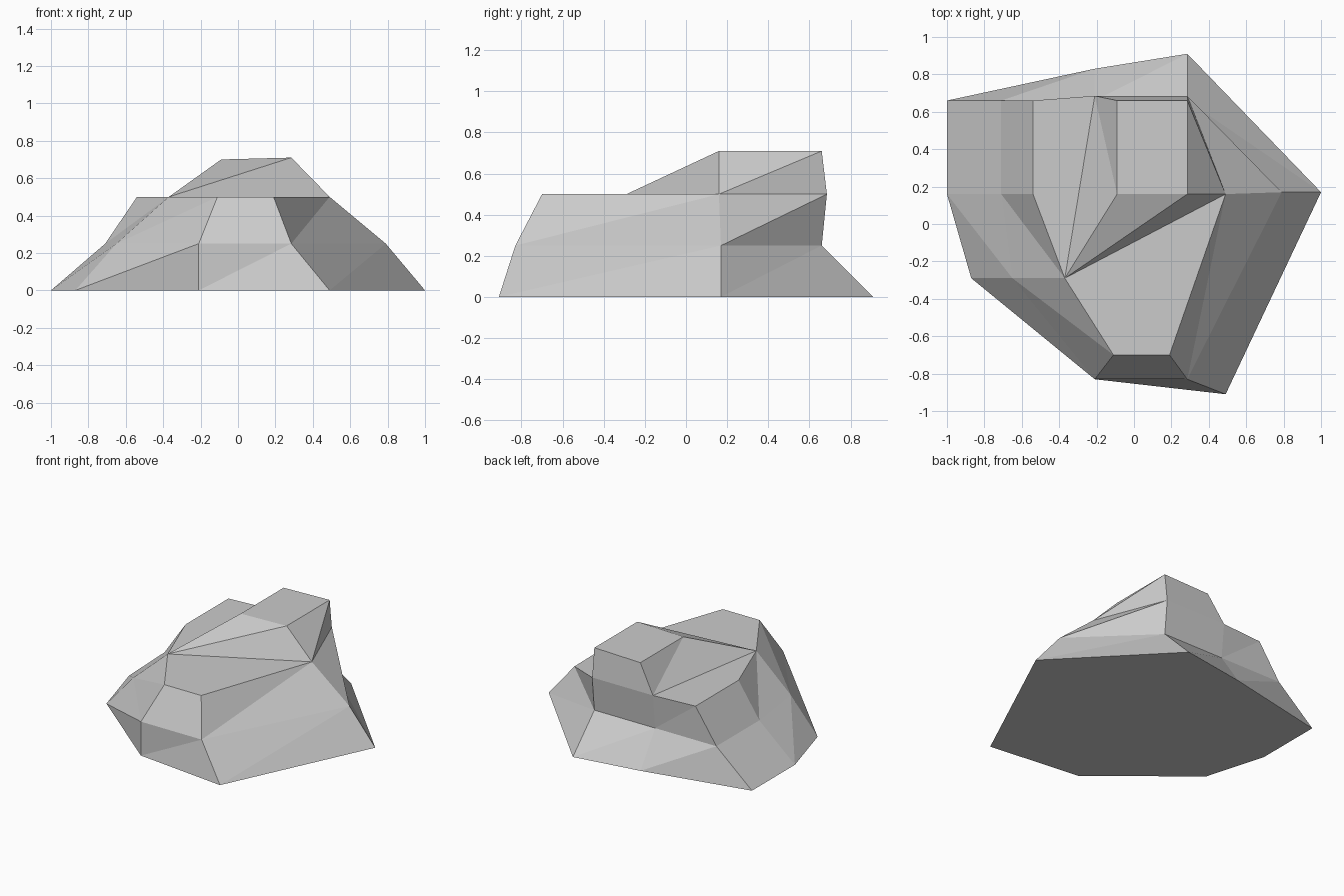
import bpy
import bmesh

default_cube = bpy.data.objects.get("Cube")
if default_cube:
    bpy.data.objects.remove(default_cube, do_unlink=True)


def make_material(name, color):
    material = bpy.data.materials.new(name)
    material.use_nodes = True
    material.diffuse_color = color
    material.node_tree.nodes["Principled BSDF"].inputs["Base Color"].default_value = color
    return material


def add_ring(bm, outline, height):
    return [bm.verts.new((x, y, height)) for x, y in outline]


def bridge_rings(bm, lower, upper):
    """Join two outlines of equal length with a band of sloping faces."""
    count = len(lower)
    for i in range(count):
        j = (i + 1) % count
        bm.faces.new((lower[i], lower[j], upper[j]))
        bm.faces.new((lower[i], upper[j], upper[i]))


# Outlines run counter-clockwise, starting at the back left corner of the -x side
ground_outline = [(-1, .66), (-1, .16), (-.87, -.29), (-.21, -.83),
                  (.49, -.91), (1, .17), (.285, .91), (-.21, .83)]
waist_outline = [(-.71, .66), (-.71, .16), (-.65, -.29), (-.21, -.83),
                 (.285, -.83), (.79, .17), (.285, .66), (-.21, .66)]
ledge_outline = [(-.54, .66), (-.54, .16), (-.37, -.29), (-.11, -.7),
                 (.19, -.7), (.49, .16), (.285, .685), (-.21, .685)]

bm = bmesh.new()
ground = add_ring(bm, ground_outline, 0)
waist = add_ring(bm, waist_outline, .25)
ledge = add_ring(bm, ledge_outline, .5)

# Sloping sides and flat underside
bridge_rings(bm, ground, waist)
bridge_rings(bm, waist, ledge)
bm.faces.new(ground[::-1])

# Raised block on top
west, south_west, corner, front_west, front_east, east, back_east, back_west = ledge
peak_outline = [(-.09, .16, .7), (.285, .16, .71), (.285, .66, .71), (-.09, .66, .7)]
peak = [bm.verts.new(point) for point in peak_outline]
peak_fw, peak_fe, peak_be, peak_bw = peak
bm.faces.new(peak)

# Flat ledges beside the block
bm.faces.new((corner, front_west, front_east, east))
bm.faces.new((west, south_west, corner, back_west))

# Walls of the block
for wall in (
    (corner, east, peak_fe),
    (corner, peak_fe, peak_fw),
    (east, peak_be, peak_fe),
    (east, back_east, peak_be),
    (back_east, back_west, peak_bw, peak_be),
    (back_west, corner, peak_fw),
    (back_west, peak_fw, peak_bw),
):
    bm.faces.new(wall)

bmesh.ops.recalc_face_normals(bm, faces=bm.faces)
mesh = bpy.data.meshes.new("rock")
bm.to_mesh(mesh)
bm.free()

rock = bpy.data.objects.new("rock", mesh)
bpy.context.collection.objects.link(rock)
mesh.materials.append(make_material("pale grey stone", (.6, .6, .6, 1)))
